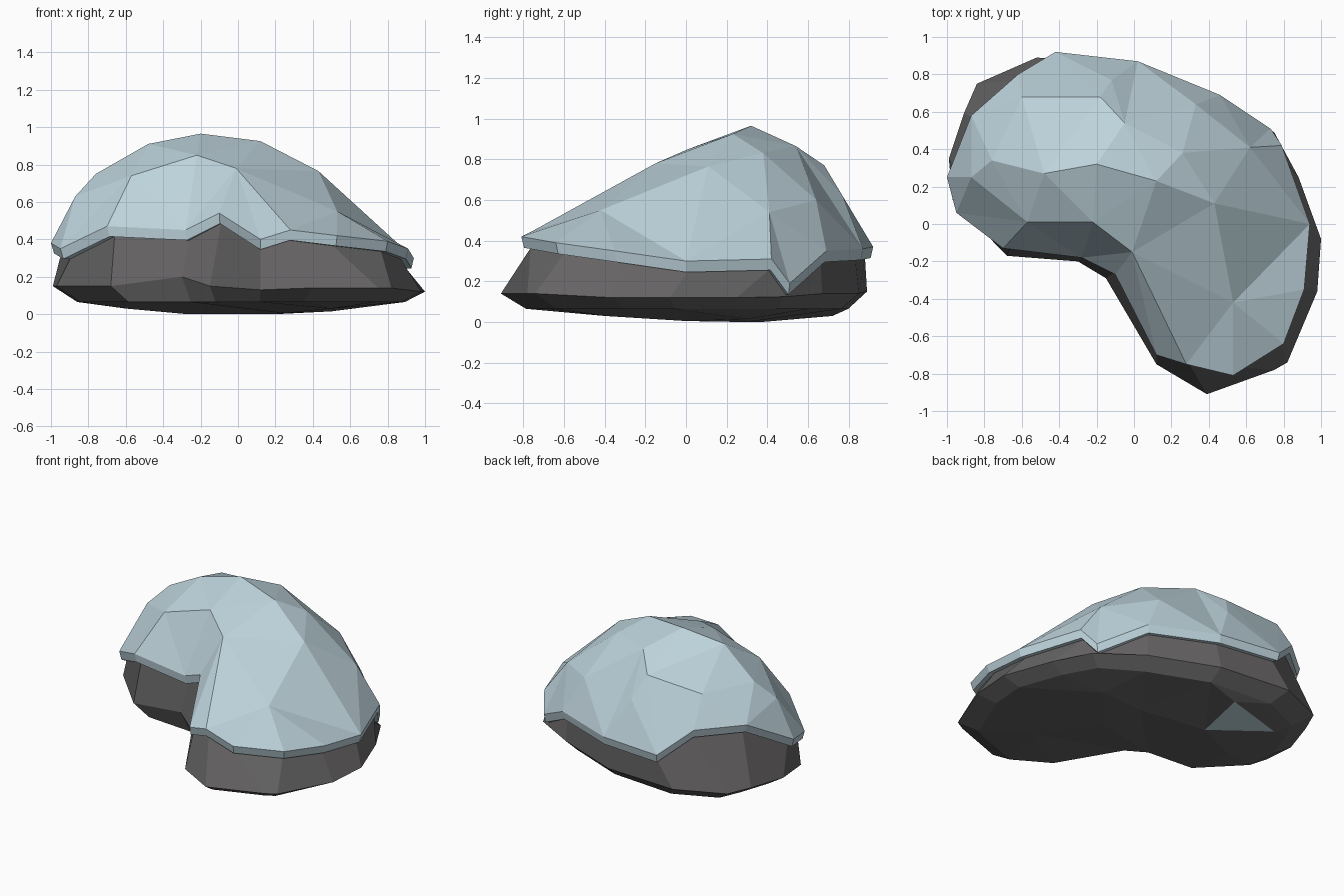
import bpy
import bmesh
from mathutils import Vector
from mathutils.geometry import delaunay_2d_cdt

if "Cube" in bpy.data.objects:
    bpy.data.objects.remove(bpy.data.objects["Cube"])


def material(name, rgb):
    m = bpy.data.materials.new(name)
    m.diffuse_color = (*rgb, 1)
    m.use_nodes = True
    m.node_tree.nodes["Principled BSDF"].inputs["Base Color"].default_value = m.diffuse_color
    return m


snow_mat = material("pale blue snow", (0.51, 0.65, 0.71))
rock_mat = material("dark grey rock", (0.13, 0.125, 0.127))

# Counter-clockwise outlines: upper snow edge, and widest line of the rock
snow_rim = [
    (.28, -.75, .45), (.53, -.81, .42), (.80, -.64, .39), (.91, -.35, .35),
    (.94, 0, .30), (.79, .42, .31), (.73, .51, .19), (.46, .69, .35),
    (.02, .87, .36), (-.42, .92, .37), (-.62, .80, .55), (-.87, .58, .57),
    (-1, .25, .38), (-.95, .06, .35), (-.70, -.13, .47), (-.28, -.18, .45),
    (-.10, -.27, .54), (.12, -.70, .40)]
rock_waist = [
    (.39, -.91, .14), (.75, -.78, .14), (.82, -.74, .14), (.98, -.36, .12),
    (1, -.08, .12), (.88, .25, .12), (.75, .49, .125), (.45, .67, .14),
    (0, .85, .14), (-.52, .89, .15), (-.84, .75, .15), (-.91, .59, .15),
    (-.99, .35, .15), (-.97, .13, .15), (-.68, -.17, .15), (-.30, -.20, .20),
    (-.15, -.29, .15), (.12, -.75, .13)]
# Summits of the snow facets and low points of the rock underside
snow_tops = [
    (-.20, .32, .965), (-.48, .27, .91), (.12, .23, .925), (-.05, .54, .865),
    (.26, .38, .83), (-.18, .68, .77), (-.60, .68, .75), (-.76, .34, .75),
    (-.87, .25, .63), (-.57, .01, .74), (-.22, .01, .85), (-.01, -.15, .78),
    (.43, .11, .765), (.62, .41, .54), (.33, .64, .60), (.53, -.42, .55),
    (-.12, .77, .62)]
rock_lows = [
    (-.22, .72, .03), (-.27, .37, 0), (-.66, .58, .04), (.20, .30, 0),
    (.25, 0, .005), (.50, -.40, .03), (.50, .30, .015), (-.60, .20, .03)]


def shrink(ring, k, drop=0.0, z=None):
    """Ring pulled toward the middle of the body."""
    c = Vector((.1, .12))
    return [(c.x + (x - c.x) * k, c.y + (y - c.y) * k, h - drop if z is None else z)
            for x, y, h in ring]


def add_ring(bm, ring):
    return [bm.verts.new(p) for p in ring]


def bridge(bm, low, high):
    n = len(low)
    for i in range(n):
        j = (i + 1) % n
        bm.faces.new((low[i], low[j], high[j], high[i]))


def facet(bm, ring, inner, creases=()):
    """Fill a ring with triangles through the inner points."""
    verts = ring + add_ring(bm, inner)
    out = delaunay_2d_cdt([v.co.xy for v in verts], list(creases),
                          [list(range(len(ring)))], 1, 1e-5)
    for f in out[2]:
        ids = [out[3][i][0] for i in f if out[3][i]]
        if len(set(ids)) == 3:
            bm.faces.new([verts[i] for i in ids])


def finish(bm, name, mats):
    bmesh.ops.recalc_face_normals(bm, faces=bm.faces)
    mesh = bpy.data.meshes.new(name)
    bm.to_mesh(mesh)
    bm.free()
    for m in mats:
        mesh.materials.append(m)
    ob = bpy.data.objects.new(name, mesh)
    bpy.context.collection.objects.link(ob)
    return ob


collar = shrink(snow_rim, .95, .055)
n = len(snow_rim)

# Snow cap: faceted dome, vertical lip, narrow underside
bm = bmesh.new()
rim = add_ring(bm, snow_rim)
lip = add_ring(bm, shrink(snow_rim, .985, .055))
under = add_ring(bm, collar)
bridge(bm, lip, rim)
bridge(bm, under, lip)
facet(bm, rim, snow_tops,
      [(n + 9, n + 10), (n + 10, 15), (n + 10, n + 11), (n + 11, 0), (n + 11, 16)])
finish(bm, "snow_cap", [snow_mat])

# Rock: sloping sides, tapered foot, shallow faceted underside
bm = bmesh.new()
top = add_ring(bm, collar)
waist = add_ring(bm, rock_waist)
foot = add_ring(bm, shrink(rock_waist, .88, z=.065))
bridge(bm, waist, top)
bridge(bm, foot, waist)
facet(bm, foot, rock_lows, [(n, n + 1), (n + 1, n + 2), (n + 2, n)])
# Single pale patch on the underside
for f in bm.faces:
    c = f.calc_center_median()
    if len(f.verts) == 3 and (c.xy - Vector((-.383, .557))).length < .03:
        f.material_index = 1
finish(bm, "rock_base", [rock_mat, snow_mat])
